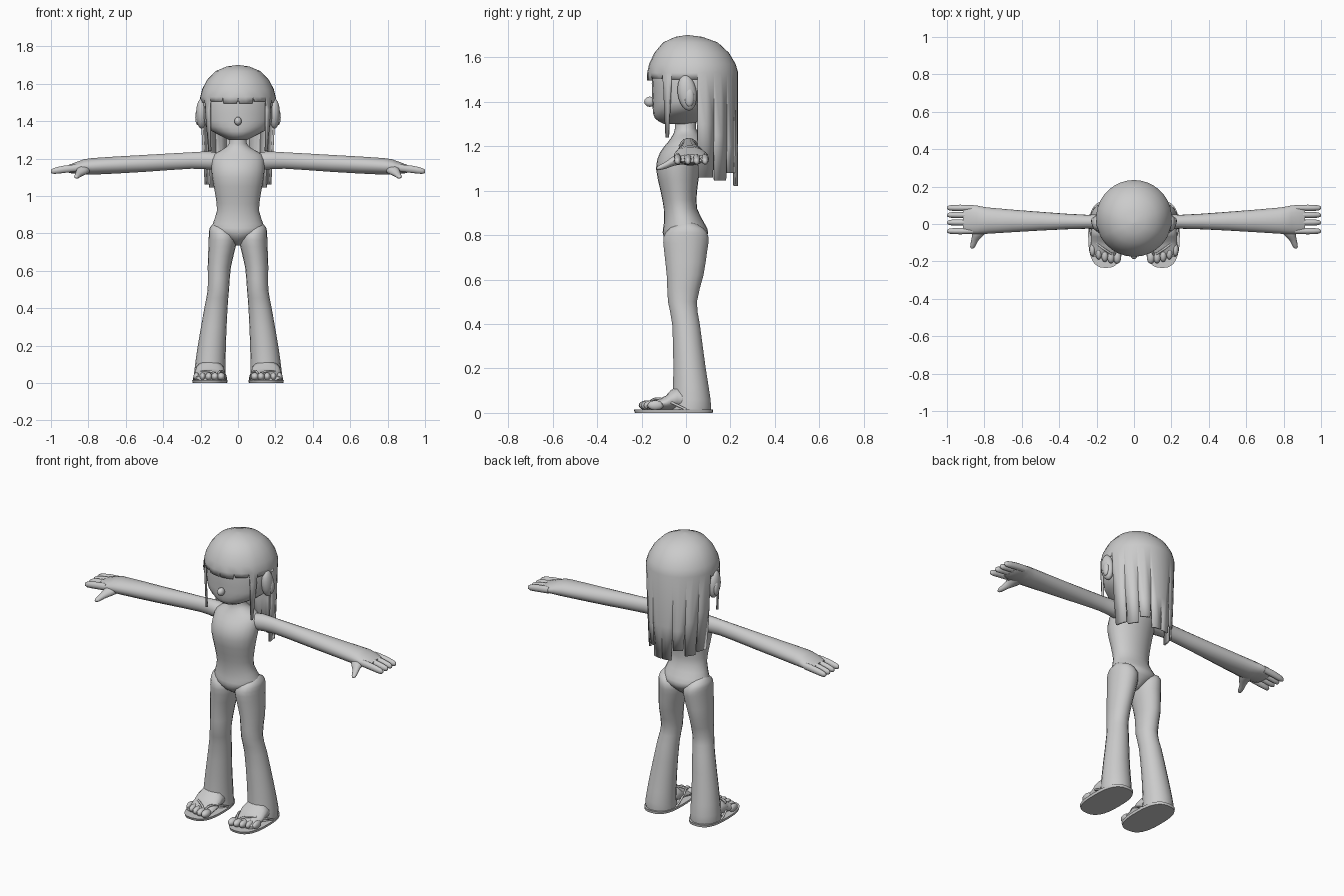
import bpy, bmesh, math
from mathutils import Vector

if "Cube" in bpy.data.objects:
    bpy.data.objects.remove(bpy.data.objects["Cube"], do_unlink=True)

# One plain grey for the whole figure
grey = bpy.data.materials.new("plain_grey")
grey.use_nodes = True
COLOUR = (0.6, 0.6, 0.6, 1)
grey.diffuse_color = COLOUR
grey.node_tree.nodes["Principled BSDF"].inputs["Base Color"].default_value = COLOUR


def finish(name, bm, mirror=False, sharp=50):
    bmesh.ops.recalc_face_normals(bm, faces=bm.faces)
    me = bpy.data.meshes.new(name)
    bm.to_mesh(me)
    bm.free()
    me.materials.append(grey)
    for p in me.polygons:
        p.use_smooth = True
    me.set_sharp_from_angle(angle=math.radians(sharp))
    ob = bpy.data.objects.new(name, me)
    bpy.context.collection.objects.link(ob)
    if mirror:
        ob.modifiers.new("mirror", "MIRROR")
    return ob


def smooth_rings(rings, steps):
    """Catmull-Rom interpolation between neighbouring rings."""
    out = []
    for i in range(len(rings) - 1):
        a, b = rings[max(i - 1, 0)], rings[i]
        c, d = rings[i + 1], rings[min(i + 2, len(rings) - 1)]
        for s in range(steps):
            t = s / steps
            out.append([q + t * (r - p) / 2
                        + t * t * (p - 2.5 * q + 2 * r - s2 / 2)
                        + t ** 3 * (1.5 * (q - r) + (s2 - p) / 2)
                        for p, q, r, s2 in zip(a, b, c, d)])
    return out + [list(rings[-1])]


def loft(name, axis, rings, mirror=False, n=18, steps=2, power=1.0, sharp=50):
    """Each ring: position on axis, centre u, radius u, low v, high v."""
    bm = bmesh.new()
    loops = []
    for t, cu, ru, lo, hi in smooth_rings(rings, steps):
        loop = []
        for k in range(n):
            a = math.tau * k / n
            c, s = (math.copysign(abs(f) ** power, f) for f in (math.cos(a), math.sin(a)))
            u, v = cu + ru * c, (lo + hi) / 2 + (hi - lo) / 2 * s
            loop.append(bm.verts.new({"x": (t, u, v), "y": (u, t, v), "z": (u, v, t)}[axis]))
        loops.append(loop)
    for p, q in zip(loops, loops[1:]):
        for k in range(n):
            j = (k + 1) % n
            bm.faces.new((p[k], p[j], q[j], q[k]))
    bm.faces.new(loops[0])
    bm.faces.new(loops[-1])
    return finish(name, bm, mirror, sharp)


def ball(name, centre, size, mirror=False):
    bm = bmesh.new()
    bmesh.ops.create_uvsphere(bm, u_segments=14, v_segments=10, radius=1)
    for v in bm.verts:
        v.co = Vector(centre) + v.co * Vector(size)
    return finish(name, bm, mirror)


# Torso with neck
loft("torso", "z", [
    (.735, 0, .015, -.03, .03), (.77, 0, .07, -.085, .075), (.81, 0, .138, -.105, .1),
    (.85, 0, .135, -.1, .085), (.92, 0, .113, -.1, .05), (1, 0, .12, -.115, .05),
    (1.1, 0, .138, -.135, .065), (1.17, 0, .142, -.118, .085), (1.22, 0, .13, -.08, .08),
    (1.25, 0, .08, -.06, .06), (1.28, 0, .047, -.05, .045), (1.34, 0, .047, -.05, .05)], n=24)

# Head
loft("head", "z", [
    (1.3, 0, .05, -.1, .03), (1.325, 0, .1, -.14, .08), (1.37, 0, .17, -.15, .14),
    (1.44, 0, .19, -.152, .19), (1.53, 0, .188, -.15, .2), (1.62, 0, .13, -.1, .14),
    (1.66, 0, .05, -.03, .06)], n=24)
ball("nose", (0, -.163, 1.4), (.02, .025, .023))
ear = ball("ears", (.195, .005, 1.44), (.03, .043, .08), True)
for v in ear.data.vertices:
    v.co.y -= (v.co.z - 1.44) * .1
ball("inner_ears", (.215, .015, 1.42), (.014, .022, .042), True)

# Legs
loft("legs", "z", [
    (.86, .1, .025, -.025, .025), (.83, .098, .053, -.075, .08), (.79, .083, .073, -.103, .103),
    (.73, .085, .073, -.1, .097), (.62, .1, .062, -.088, .08), (.5, .105, .057, -.082, .05),
    (.4, .118, .062, -.063, .063), (.2, .14, .075, -.058, .09), (.06, .15, .084, -.062, .112),
    (.012, .15, .085, -.07, .113)], True)

# Feet, toes and sandals
loft("feet", "y", [
    (.06, .15, .06, .012, .07), (-.04, .15, .078, .012, .12), (-.09, .15, .08, .012, .078),
    (-.14, .15, .08, .012, .058), (-.175, .15, .075, .012, .04)], True)
for i in range(5):
    x = .09 + i * .033
    tip = -.212 + .0025 * i * i
    ball(f"toe_{i + 1}", (x, tip + .035, .034), (.022 - .0015 * i, .036, .022), True)
loft("sandal_soles", "z", [(0, .15, .092, -.23, .12), (.015, .15, .095, -.235, .122)],
     True, n=32, steps=1, power=.75)

for side, x in (("inner", .065), ("outer", .235)):
    curve = bpy.data.curves.new(f"sandal_strap_{side}", "CURVE")
    curve.dimensions = "3D"
    curve.bevel_depth = .006
    curve.bevel_resolution = 1
    curve.materials.append(grey)
    spline = curve.splines.new("NURBS")
    path = [(x, 0, .015), (x, -.07, .05), ((x + .12) / 2, -.13, .075), (.107, -.165, .055), (.107, -.18, .02)]
    spline.points.add(len(path) - 1)
    for point, co in zip(spline.points, path):
        point.co = (*co, 1)
    spline.use_endpoint_u = True
    strap = bpy.data.objects.new(curve.name, curve)
    bpy.context.collection.objects.link(strap)
    strap.modifiers.new("mirror", "MIRROR")

# Arms and hands
loft("arms", "x", [
    (.08, .01, .045, 1.14, 1.225), (.15, .012, .045, 1.14, 1.238), (.25, .012, .037, 1.145, 1.234),
    (.5, .015, .05, 1.128, 1.22), (.78, .018, .07, 1.113, 1.203), (.84, .022, .077, 1.118, 1.19),
    (.89, .025, .075, 1.12, 1.172), (.915, .025, .066, 1.128, 1.162)], True)
for i, y in enumerate((-.038, .008, .048, .086)):
    loft(f"finger_{i + 1}", "x", [
        (.86, y, .015, 1.13, 1.17), (.93, y, .017, 1.122, 1.163), (.985, y, .014, 1.117, 1.15),
        (1, y, .005, 1.125, 1.14)], True, n=10)
thumb = loft("thumbs", "y", [
    (.01, .82, .045, 1.12, 1.17), (-.05, .83, .035, 1.112, 1.16), (-.085, .85, .02, 1.1, 1.135),
    (-.12, .862, .014, 1.092, 1.115), (-.132, .865, .005, 1.096, 1.105)], True, n=10)


# Hair: strips around the head, sharing a dome and hanging as cut locks
def hair_point(phi, z, radius):
    taper = 1 - .3 * max(0, 1.45 - z)
    shift = .005 + .025 * radius
    return (.203 * radius * taper * math.sin(phi), shift - .205 * radius * math.cos(phi), z)


DOME = [(.02, 1.7), (.3, 1.692), (.6, 1.667), (.82, 1.62), (.95, 1.57), (1, 1.53)]
# start angle from the front, end angle, slit height, tip height, tip narrowing
LOCKS = [(0, 24, 1.53, 1.495, .85), (24, 48, 1.53, 1.505, .8), (48, 62, 1.46, 1.24, .25),
         (62, 96, 1.515, 1.5, 1), (96, 118, 1.3, 1.06, .88), (118, 139, 1.25, 1.045, .85),
         (139, 160, 1.2, 1.08, .8), (160, 180, 1.22, 1.02, .87)]
bm = bmesh.new()
for sign in (1, -1):
    for start, end, slit, low, narrow in LOCKS:
        mid, half = math.radians(start + end) / 2, math.radians(end - start) / 2
        rows = [(r, z, 1) for r, z in DOME]
        if slit < 1.5:
            rows.append((1, slit, 1 if narrow > .5 else .75))
        rows.append((1, low, narrow))
        grid = [[bm.verts.new(hair_point(sign * (mid + k * half * w), z, r)) for k in (-1, 0, 1)]
                for r, z, w in rows]
        for p, q in zip(grid, grid[1:]):
            for k in (0, 1):
                bm.faces.new((p[k], p[k + 1], q[k + 1], q[k]))
bmesh.ops.remove_doubles(bm, verts=bm.verts, dist=.0005)
rim = [e for e in bm.edges if e.is_boundary and all(v.co.z > 1.695 for v in e.verts)]
bmesh.ops.holes_fill(bm, edges=rim, sides=0)
hair = finish("hair", bm)
shell = hair.modifiers.new("thickness", "SOLIDIFY")
shell.thickness = .012
shell.offset = -1
